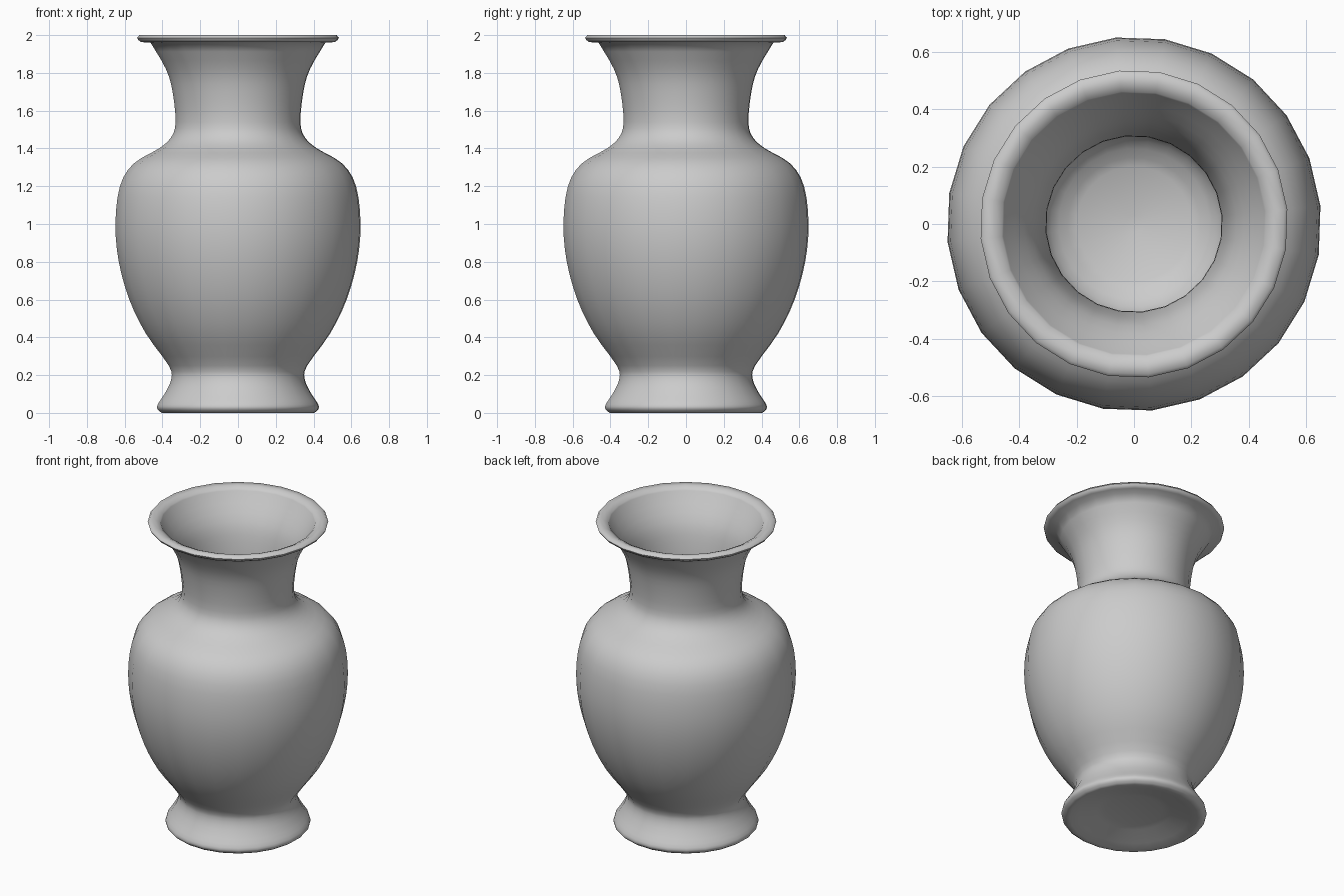
import bpy
import bmesh
import math
from mathutils import Matrix, Vector

SIDES = 24

if "Cube" in bpy.data.objects:
    bpy.data.objects.remove(bpy.data.objects["Cube"], do_unlink=True)


def smooth_path(points, steps=3):
    """Pass a Catmull-Rom curve through (radius, height) points."""
    pts = [Vector(p) for p in points]
    pts = [2 * pts[0] - pts[1]] + pts + [2 * pts[-1] - pts[-2]]
    path = []
    for a, b, c, d in zip(pts, pts[1:], pts[2:], pts[3:]):
        for i in range(steps):
            t = i / steps
            path.append(0.5 * (2 * b + (c - a) * t
                               + (2 * a - 5 * b + 4 * c - d) * t ** 2
                               + (3 * b - a - 3 * c + d) * t ** 3))
    return path + [pts[-2]]


def lathe(name, profile):
    """Revolve a profile around the z axis into a closed solid."""
    bm = bmesh.new()
    verts = [bm.verts.new((r, 0, z)) for r, z in profile]
    edges = [bm.edges.new(pair) for pair in zip(verts, verts[1:])]
    bmesh.ops.spin(bm, geom=verts + edges, cent=(0, 0, 0), axis=(0, 0, 1),
                   angle=math.tau, steps=SIDES, use_merge=False)
    bmesh.ops.remove_doubles(bm, verts=bm.verts, dist=0.0005)
    bmesh.ops.recalc_face_normals(bm, faces=bm.faces)
    bm.transform(Matrix.Rotation(math.radians(5.5), 4, "Z"))
    mesh = bpy.data.meshes.new(name)
    bm.to_mesh(mesh)
    bm.free()
    obj = bpy.data.objects.new(name, mesh)
    bpy.context.collection.objects.link(obj)
    return obj


# Hollow underside of the foot
underside = [(0, 0.055), (0.17, 0.055), (0.22, 0.045), (0.33, 0.015), (0.38, 0.002)]

# Rounded foot, waist, belly, shoulder and flared neck
outside = smooth_path([
    (0.405, 0), (0.427, 0.018), (0.427, 0.045), (0.385, 0.11), (0.355, 0.18),
    (0.368, 0.25), (0.49, 0.42), (0.578, 0.6), (0.634, 0.8), (0.652, 1.0),
    (0.628, 1.2), (0.555, 1.32), (0.42, 1.4), (0.355, 1.46), (0.332, 1.54),
    (0.348, 1.7), (0.383, 1.82), (0.465, 1.96)])

# Rolled lip
lip = [(0.515, 1.963), (0.53, 1.974), (0.536, 1.986), (0.525, 2.0),
       (0.49, 1.998)]

# Inner wall following the outside at an even thickness, down to the floor
inside = smooth_path([
    (0.462, 1.985), (0.44, 1.95), (0.358, 1.82), (0.323, 1.7), (0.306, 1.54),
    (0.33, 1.45), (0.4, 1.38), (0.535, 1.3), (0.603, 1.19), (0.627, 1.0),
    (0.609, 0.8), (0.553, 0.61), (0.465, 0.43), (0.342, 0.25), (0.29, 0.15),
    (0.2, 0.09)])
floor = [(0.03, 0.085), (0, 0.08)]

vase = lathe("vase", underside + outside + lip + inside + floor)

bpy.ops.object.select_all(action="DESELECT")
vase.select_set(True)
bpy.context.view_layer.objects.active = vase
bpy.ops.object.shade_smooth_by_angle(angle=math.radians(60))
